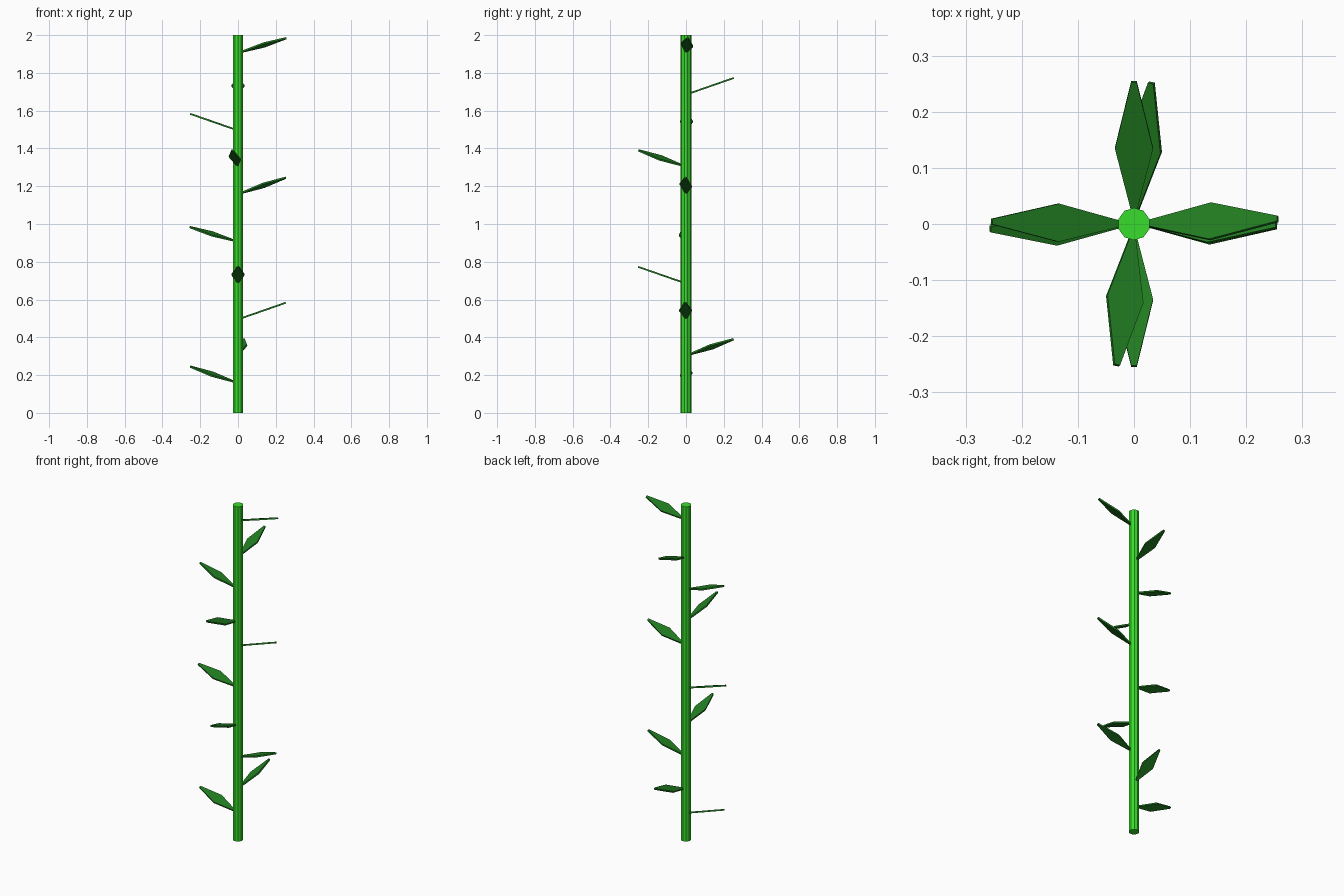
import bpy, bmesh
from math import radians, atan2
from mathutils import Matrix

if "Cube" in bpy.data.objects:
    bpy.data.objects.remove(bpy.data.objects["Cube"])


def material(name, col):
    m = bpy.data.materials.new(name)
    m.diffuse_color = (*col, 1)
    m.use_nodes = True
    m.node_tree.nodes["Principled BSDF"].inputs["Base Color"].default_value = m.diffuse_color
    return m


STEM = material("stem_green", (0.04, 0.72, 0.025))
LEAF = material("leaf_green", (0.015, 0.2, 0.015))


def add_object(name, bm, mat):
    bmesh.ops.recalc_face_normals(bm, faces=bm.faces)
    me = bpy.data.meshes.new(name)
    bm.to_mesh(me)
    bm.free()
    me.materials.append(mat)
    ob = bpy.data.objects.new(name, me)
    bpy.context.collection.objects.link(ob)
    return ob


# Low-poly stalk section, one unit tall
def stem(name, z):
    bm = bmesh.new()
    bmesh.ops.create_cone(bm, cap_ends=True, segments=10, radius1=0.029, radius2=0.029,
                          depth=1, matrix=Matrix.Translation((0, 0, z + 0.5)))
    return add_object(name, bm, STEM)


# Thin diamond plate growing outward, tilted up, right edge rolled upwards
def leaf(name, z, yaw, roll, rise):
    half = [(0.0, 0.004), (0.122, 0.034), (0.247, 0.005)]
    outline = half + [(x, -y) for x, y in reversed(half)]
    t = 0.0045
    bm = bmesh.new()
    low = [bm.verts.new((x, y, -t)) for x, y in outline]
    high = [bm.verts.new((x, y, t)) for x, y in outline]
    bm.faces.new(low[::-1])
    bm.faces.new(high)
    n = len(outline)
    for i in range(n):
        j = (i + 1) % n
        bm.faces.new((low[i], low[j], high[j], high[i]))
    m = (Matrix.Translation((0, 0, z)) @ Matrix.Rotation(radians(yaw), 4, 'Z')
         @ Matrix.Translation((0.02, 0, 0))
         @ Matrix.Rotation(-atan2(rise, 0.23), 4, 'Y')
         @ Matrix.Rotation(radians(-roll), 4, 'X'))
    bm.transform(m)
    add_object(name, bm, LEAF)


# Leaf layout of one section: height, heading, roll, rise
LEAVES = [
    (0.165, 179.5, 17, 0.079),
    (0.310, 83, 17, 0.079),
    (0.502, -1, 0, 0.08),
    (0.692, -90, 0, 0.08),
    (0.912, 182, 17, 0.07),
]

# The upper section repeats the lower one turned half way round
for part, base, turn in (("lower", 0, 0), ("upper", 1, 180)):
    stem(part + "_stem", base)
    for i, (z, yaw, roll, rise) in enumerate(LEAVES):
        leaf(f"{part}_leaf_{i + 1}", base + z, yaw + turn, roll, rise)
